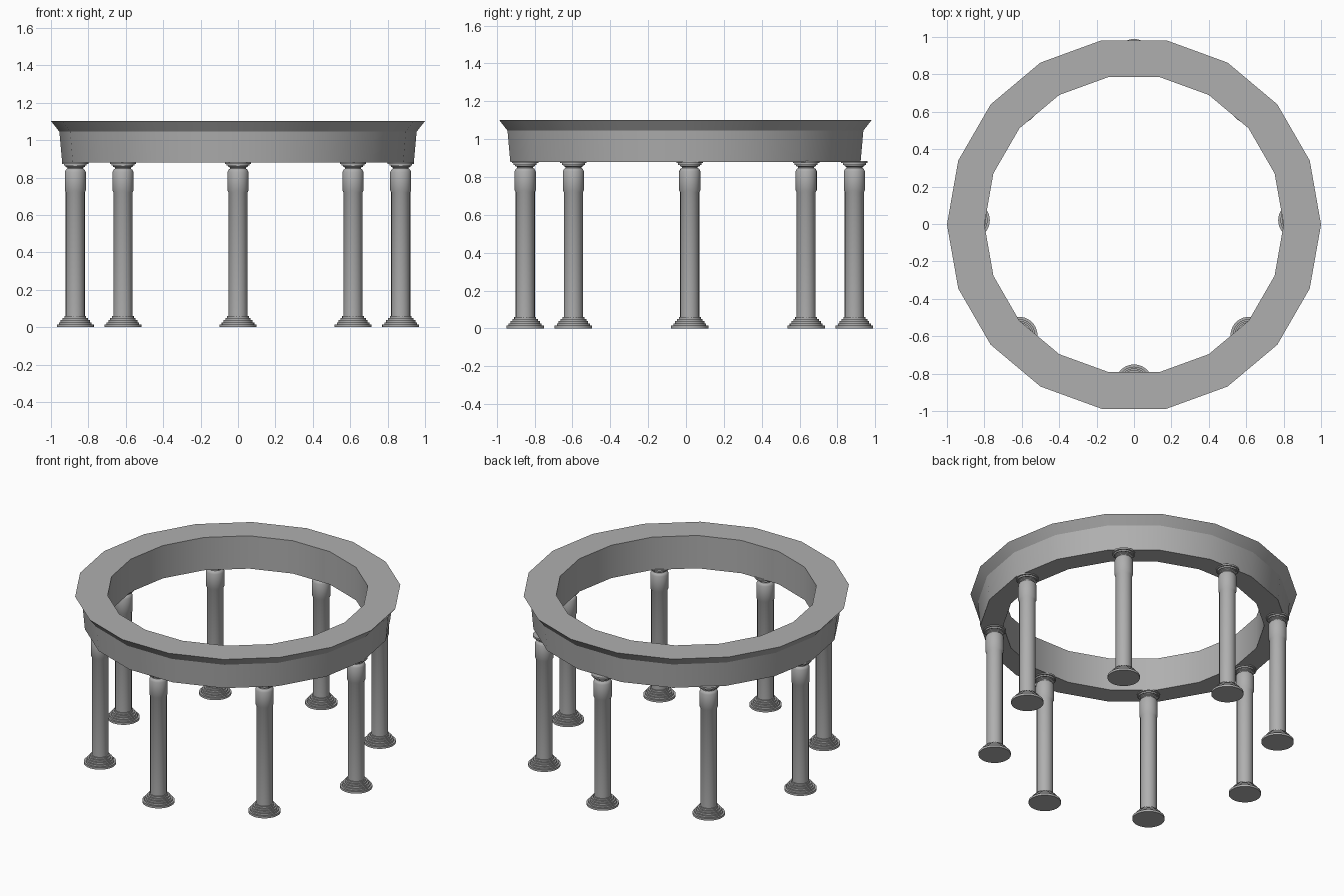
import bpy, math

if "Cube" in bpy.data.objects:
    bpy.data.objects.remove(bpy.data.objects["Cube"])

# Dark grey stone
stone = bpy.data.materials.new("stone")
stone.diffuse_color = (0.43, 0.43, 0.43, 1)
stone.use_nodes = True
stone.node_tree.nodes["Principled BSDF"].inputs["Base Color"].default_value = stone.diffuse_color

def lathe(name, profile, sides, closed=False, flutes=None, angle=30):
    """Revolve (radius, z) points round z; flutes = (first row, last row, depth)."""
    verts, faces, n = [], [], len(profile)
    for j, (r, z) in enumerate(profile):
        for i in range(sides):
            a = 2 * math.pi * i / sides
            cut = flutes and flutes[0] <= j <= flutes[1] and i % 2
            rr = r - flutes[2] if cut else r
            verts.append((rr * math.cos(a), rr * math.sin(a), z))
    for j in range(n if closed else n - 1):
        k = (j + 1) % n
        for i in range(sides):
            m = (i + 1) % sides
            faces.append((j * sides + i, j * sides + m, k * sides + m, k * sides + i))
    if not closed:
        faces.append(tuple(reversed(range(sides))))
        faces.append(tuple((n - 1) * sides + i for i in range(sides)))
    me = bpy.data.meshes.new(name)
    me.from_pydata(verts, [], faces)
    me.update()
    me.materials.append(stone)
    ob = bpy.data.objects.new(name, me)
    bpy.context.collection.objects.link(ob)
    bpy.ops.object.select_all(action='DESELECT')
    ob.select_set(True)
    bpy.context.view_layer.objects.active = ob
    bpy.ops.object.shade_smooth_by_angle(angle=math.radians(angle))
    return ob

# Ring beam with flared cornice
beam = lathe("ring_beam", [(0.80, 0.88), (0.94, 0.88), (0.955, 1.045),
                           (1.0, 1.102), (0.80, 1.102)], 18, closed=True)
beam.location.y = -0.003

# Column: stepped base, fluted shaft, plain neck band, stepped capital
profile = [(0.099, 0), (0.099, 0.014), (0.087, 0.014), (0.087, 0.026),
           (0.078, 0.026), (0.078, 0.038), (0.068, 0.038), (0.068, 0.049),
           (0.058, 0.049), (0.058, 0.06), (0.051, 0.06), (0.051, 0.72),
           (0.056, 0.73), (0.056, 0.83), (0.05, 0.842), (0.042, 0.848),
           (0.042, 0.853), (0.053, 0.858), (0.053, 0.863),
           (0.061, 0.863), (0.061, 0.873), (0.07, 0.873), (0.07, 0.884)]
column = lathe("column_1", profile, 40, flutes=(10, 11, 0.0013))

# Eight columns in a circle
for i in range(8):
    ob = column
    if i:
        ob = bpy.data.objects.new(f"column_{i + 1}", column.data)
        bpy.context.collection.objects.link(ob)
    a = i * math.pi / 4
    ob.location = (0.87 * math.cos(a), 0.02 + 0.87 * math.sin(a), 0)
    ob.rotation_euler.z = a
